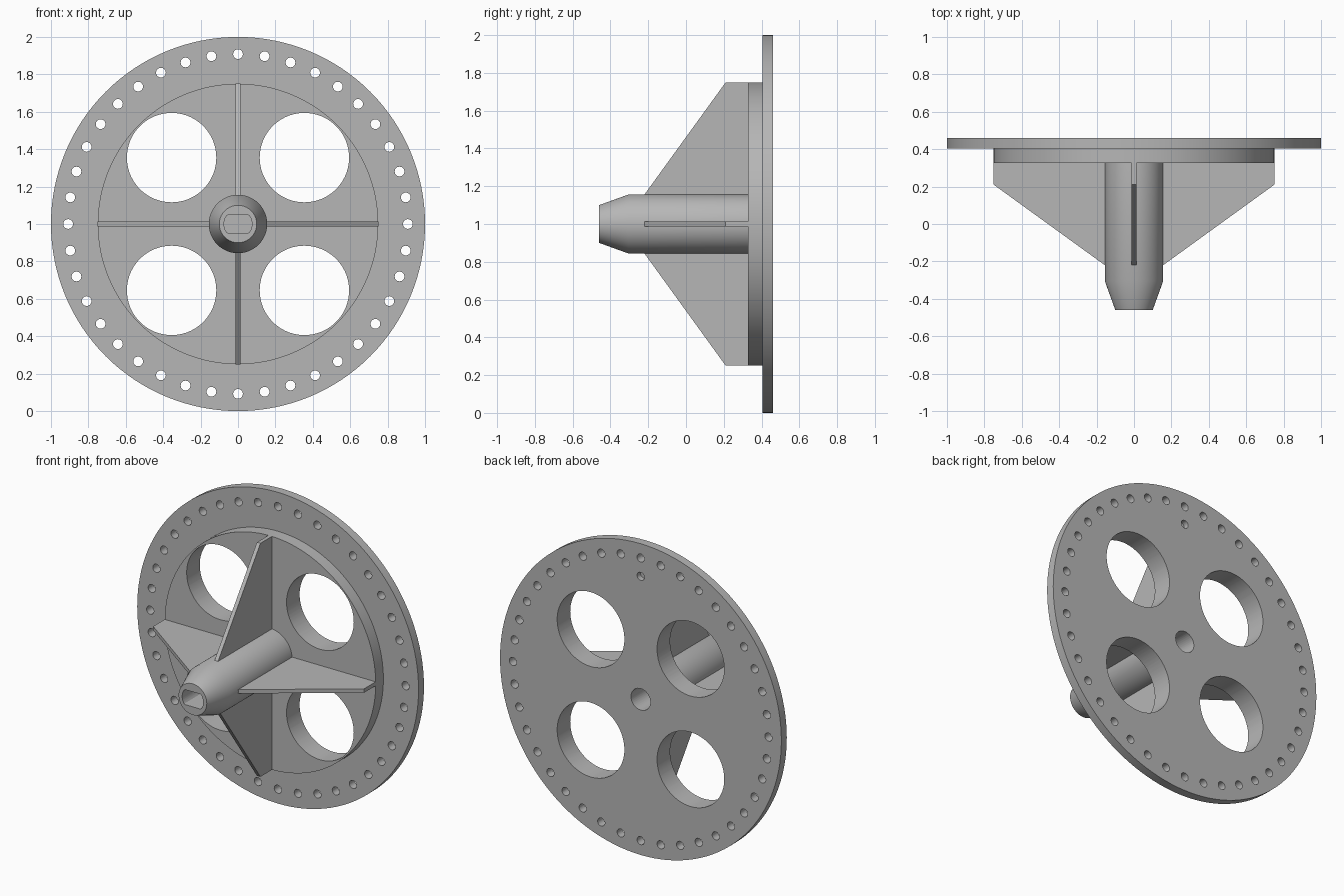
import bpy, bmesh
from math import pi, sin, cos, radians
from mathutils import Matrix, Vector

if "Cube" in bpy.data.objects:
    bpy.data.objects.remove(bpy.data.objects["Cube"])

CENTRE = Vector((0, 0, 1))

grey = bpy.data.materials.new("plain grey")
grey.use_nodes = True
colour = (0.47, 0.47, 0.47, 1)
grey.diffuse_color = colour
grey.node_tree.nodes["Principled BSDF"].inputs["Base Color"].default_value = colour


def make_object(name, bm):
    bmesh.ops.recalc_face_normals(bm, faces=bm.faces)
    mesh = bpy.data.meshes.new(name)
    bm.to_mesh(mesh)
    bm.free()
    mesh.materials.append(grey)
    obj = bpy.data.objects.new(name, mesh)
    obj.location = CENTRE
    bpy.context.collection.objects.link(obj)
    return obj


def lathe(profile, steps):
    """Revolve (radius, y) points about the wheel axis."""
    bm = bmesh.new()
    verts = [bm.verts.new((r, y, 0)) for r, y in profile]
    edges = [bm.edges.new(pair) for pair in zip(verts, verts[1:])]
    bmesh.ops.spin(bm, geom=verts + edges, cent=(0, 0, 0), axis=(0, 1, 0),
                   angle=2 * pi, steps=steps, use_duplicate=False)
    bmesh.ops.remove_doubles(bm, verts=bm.verts, dist=0.0001)
    return bm


def add_pin(bm, radius, x, z, y0, y1, sides):
    """Add a cylinder along y and return its vertices."""
    place = Matrix.Translation((x, (y0 + y1) / 2, z)) @ Matrix.Rotation(pi / 2, 4, "X")
    return bmesh.ops.create_cone(bm, cap_ends=True, segments=sides, radius1=radius,
                                 radius2=radius, depth=y1 - y0, matrix=place)["verts"]


# Rim plate, raised disc and tapered hub as one turned body
body = make_object("wheel_body", lathe(
    [(0, 0.46), (1, 0.46), (1, 0.405), (0.75, 0.405), (0.75, 0.327),
     (0.156, 0.327), (0.156, -0.305), (0.1, -0.46), (0, -0.46)], 128))

# Holes: rim ring, four large windows, blind index hole, rear bore, front socket
bm = bmesh.new()
for i in range(40):
    a = radians(9 * i)
    add_pin(bm, 0.026, 0.908 * cos(a), 0.908 * sin(a), 0.3, 0.6, 24)
for sx in (-1, 1):
    for sz in (-1, 1):
        add_pin(bm, 0.239, 0.355 * sx, 0.355 * sz, 0.2, 0.6, 72)
add_pin(bm, 0.026, 0, 0.79, 0.425, 0.6, 24)
add_pin(bm, 0.069, 0, 0, 0.1, 0.6, 40)
for v in add_pin(bm, 0.075, 0, 0, -0.6, -0.2, 40):
    v.co.z = max(-0.048, min(0.048, v.co.z))     # flats of the socket
cutter = make_object("hole_cutter", bm)
cutter.hide_render = True

cut = body.modifiers.new("holes", "BOOLEAN")
cut.operation = "DIFFERENCE"
cut.solver = "EXACT"
cut.object = cutter
bpy.context.view_layer.objects.active = body
bpy.ops.object.modifier_apply(modifier=cut.name)
bpy.data.objects.remove(cutter)

bpy.ops.object.select_all(action="DESELECT")
body.select_set(True)
bpy.ops.object.shade_smooth_by_angle(angle=radians(20))

# Four tapered ribs bracing the hub
for i, side in enumerate(("left", "top", "right", "bottom")):
    bm = bmesh.new()
    outline = [(0.14, 0.327), (0.75, 0.327), (0.75, 0.21), (0.156, -0.22), (0.14, -0.22)]
    face = bm.faces.new([bm.verts.new((r, y, -0.0125)) for r, y in outline])
    grown = bmesh.ops.extrude_face_region(bm, geom=[face])["geom"]
    bmesh.ops.translate(bm, vec=(0, 0, 0.025),
                        verts=[g for g in grown if isinstance(g, bmesh.types.BMVert)])
    bmesh.ops.rotate(bm, verts=bm.verts, matrix=Matrix.Rotation(-i * pi / 2, 3, "Y"))
    make_object(side + "_rib", bm)
